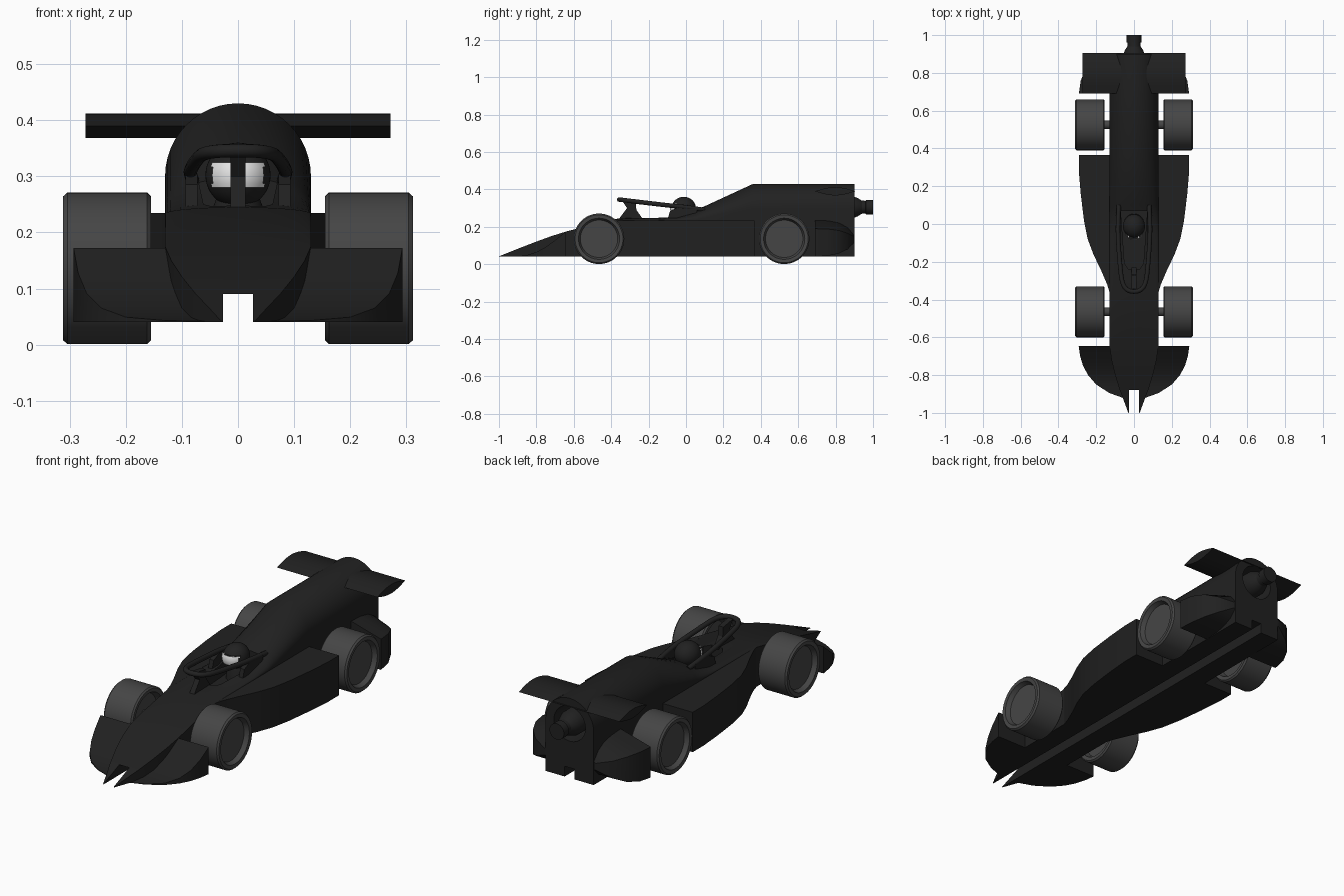
import bpy, bmesh
from math import sin, cos, pi

cube = bpy.data.objects.get("Cube")
if cube:
    bpy.data.objects.remove(cube)


def material(name, value):
    m = bpy.data.materials.new(name)
    colour = (value, value, value, 1)
    m.use_nodes = True
    m.diffuse_color = colour
    bsdf = m.node_tree.nodes["Principled BSDF"]
    bsdf.inputs["Base Color"].default_value = colour
    return m


BLACK = material("body_black", 0.015)
GREY = material("wheel_grey", 0.06)
WHITE = material("visor_white", 0.8)


def finish(bm, name, *mats):
    bmesh.ops.recalc_face_normals(bm, faces=bm.faces)
    mesh = bpy.data.meshes.new(name)
    bm.to_mesh(mesh)
    bm.free()
    ob = bpy.data.objects.new(name, mesh)
    bpy.context.collection.objects.link(ob)
    for m in mats:
        mesh.materials.append(m)
    return ob


def activate(ob):
    bpy.ops.object.select_all(action='DESELECT')
    ob.select_set(True)
    bpy.context.view_layer.objects.active = ob


def smooth(ob, angle=0.5):
    activate(ob)
    bpy.ops.object.shade_smooth_by_angle(angle=angle)


def loft(name, rings, mat=BLACK):
    """Skin a row of closed rings and cap both ends."""
    bm = bmesh.new()
    rows = [[bm.verts.new(p) for p in ring] for ring in rings]
    n = len(rows[0])
    for a, b in zip(rows, rows[1:]):
        for i in range(n):
            j = (i + 1) % n
            bm.faces.new((a[i], a[j], b[j], b[i]))
    bm.faces.new(rows[0])
    bm.faces.new(rows[-1][::-1])
    return finish(bm, name, mat)


def turned(name, profile, axis, centre=(0, 0, 0), mat=BLACK, n=48):
    """Round part from (position, radius) pairs along the x, y or z axis."""
    k = "xyz".index(axis)
    rings = []
    for pos, r in profile:
        ring = []
        for i in range(n):
            p = list(centre)
            p[k] += pos
            p[(k + 1) % 3] += r * cos(2 * pi * i / n)
            p[(k + 2) % 3] += r * sin(2 * pi * i / n)
            ring.append(p)
        rings.append(ring)
    return loft(name, rings, mat)


def extruded(name, outline, axis, lo, hi):
    """Prism from a 2D outline; axis x takes (y, z), axis z takes (x, y)."""
    place = {"x": lambda p, t: (t, *p), "z": lambda p, t: (*p, t)}[axis]
    return loft(name, [[place(p, t) for p in outline] for t in (lo, hi)])


FLOOR = 0.04


def hull(name, stations, n=24):
    """Flat-bottomed, dome-topped form from (y, half width, shoulder, top)."""
    rings = []
    for y, w, s, top in stations:
        arc = [(w * cos(pi * i / n), y, s + (top - s) * sin(pi * i / n))
               for i in range(n + 1)]
        rings.append([(-w, y, FLOOR), (w, y, FLOOR)] + arc)
    return loft(name, rings)


def cut(ob, *cutters):
    activate(ob)
    for c in cutters:
        mod = ob.modifiers.new("cut", 'BOOLEAN')
        mod.operation = 'DIFFERENCE'
        mod.solver = 'EXACT'
        mod.object = c
        bpy.ops.object.modifier_apply(modifier=mod.name)


# Cutters: underside groove, cockpit opening, cartridge bore
groove = extruded("groove_cutter", [(-1.1, -0.1), (1.1, -0.1), (1.1, 0.09), (-1.1, 0.09)],
                  "x", -0.027, 0.027)
opening = extruded("cockpit_cutter", [(-0.07, 0.07), (-0.05, -0.21), (-0.03, -0.24),
                                      (0.03, -0.24), (0.05, -0.21), (0.07, 0.07)],
                   "z", 0.19, 0.5)
bore = turned("bore_cutter", [(0.74, 0.085), (1.1, 0.085)], "y", (0, 0, 0.305))
cutters = (groove, opening, bore)

# Main body from nose to tail
body = hull("body", [
    (-1.0, 0.03, 0.042, 0.042), (-0.94, 0.052, 0.066, 0.066), (-0.88, 0.075, 0.09, 0.09),
    (-0.8, 0.1, 0.121, 0.121), (-0.72, 0.119, 0.15, 0.15), (-0.64, 0.13, 0.175, 0.175),
    (-0.55, 0.13, 0.197, 0.198), (-0.36, 0.13, 0.233, 0.245), (-0.05, 0.13, 0.236, 0.252),
    (0.05, 0.13, 0.238, 0.29), (0.1, 0.13, 0.245, 0.31), (0.36, 0.13, 0.3, 0.43),
    (0.9, 0.13, 0.3, 0.43)])
cut(body, *cutters)
smooth(body)

# Front wing wedge
front_wing = hull("front_wing", [
    (y, w, z, z) for y, w, z in [
        (-0.92, 0.06, 0.042), (-0.895, 0.13, 0.043), (-0.85, 0.2, 0.049), (-0.8, 0.243, 0.065),
        (-0.75, 0.27, 0.092), (-0.7, 0.285, 0.128), (-0.645, 0.293, 0.172)]])
cut(front_wing, groove)
smooth(front_wing)

# Side pods
plan = [(0.13, -0.36), (0.142, -0.32), (0.172, -0.25), (0.215, -0.16), (0.245, -0.08),
        (0.265, 0.02), (0.282, 0.16), (0.292, 0.28), (0.292, 0.365)]
for side, label in ((1, "left"), (-1, "right")):
    outline = [(side * x, y) for x, y in [(0.1, -0.36)] + plan + [(0.1, 0.365)]]
    smooth(extruded(label + "_side_pod", outline, "z", FLOOR, 0.235))

# Rear pods behind the rear wheels, tapering to the tail
tail = []
for y, w, low, outer, inner in [
        (0.69, 0.292, 0.04, 0.19, 0.235), (0.76, 0.282, 0.045, 0.188, 0.232),
        (0.82, 0.255, 0.058, 0.18, 0.22), (0.865, 0.21, 0.08, 0.165, 0.195),
        (0.898, 0.14, 0.115, 0.148, 0.155)]:
    tail.append([(-w, y, low), (w, y, low), (w, y, outer),
                 (0.13, y, inner), (-0.13, y, inner), (-w, y, outer)])
rear_pods = loft("rear_pods", tail)
cut(rear_pods, groove, bore)
smooth(rear_pods)

# Rear wing with a lens section
N = 12
upper = [(0.69 + 0.215 * i / N, 0.39 + 0.022 * sin(pi * i / N)) for i in range(N + 1)]
lower = [(y, 0.78 - z) for y, z in upper[-2:0:-1]]
smooth(extruded("rear_wing", upper + lower, "x", -0.272, 0.272))

# Gas cartridge in the tail
smooth(turned("cartridge", [(0.73, 0.06), (0.89, 0.06), (0.92, 0.048), (0.94, 0.035),
                            (0.96, 0.034), (0.962, 0.039), (1.0, 0.039)], "y", (0, 0, 0.305)))

# Wheels and axles
tyre = [(0.185, 0.1), (0.157, 0.11), (0.155, 0.128), (0.162, 0.135), (0.304, 0.135),
        (0.312, 0.128), (0.31, 0.11), (0.288, 0.1)]
for y, place in ((-0.465, "front"), (0.525, "rear")):
    for side, label in ((1, "left"), (-1, "right")):
        profile = [(side * x, r) for x, r in tyre]
        smooth(turned(f"{place}_{label}_wheel", profile, "x", (0, y, 0.136), GREY, 64))
    smooth(turned(place + "_axle", [(-0.2, 0.022), (0.2, 0.022)], "x", (0, y, 0.136), GREY))

# Driver: helmet with a raised visor, and torso
bm = bmesh.new()
bmesh.ops.create_uvsphere(bm, u_segments=48, v_segments=24, radius=1)
visor = []
for f in bm.faces:
    c = f.calc_center_median()
    if c.y < 0 and abs(c.x) < 0.8 and abs(c.z) < 0.36:
        f.material_index = 1
        visor.append(f)
raised = bmesh.ops.extrude_face_region(bm, geom=visor)["geom"]
bmesh.ops.delete(bm, geom=visor, context='FACES')
bmesh.ops.translate(bm, vec=(0, -0.15, 0),
                    verts=[v for v in raised if isinstance(v, bmesh.types.BMVert)])
bmesh.ops.scale(bm, vec=(0.058, 0.064, 0.058), verts=bm.verts)
bmesh.ops.translate(bm, vec=(0, -0.012, 0.302), verts=bm.verts)
smooth(finish(bm, "helmet", BLACK, WHITE))
smooth(turned("driver_torso", [(0.18, 0.055), (0.23, 0.05), (0.27, 0.035)], "z", (0, 0, 0)))

# Cockpit guard hoop and its centre pillar
half = [(0.08, 0.1, 0.29), (0.086, 0.0, 0.305), (0.083, -0.1, 0.315), (0.074, -0.22, 0.329),
        (0.064, -0.31, 0.34), (0.04, -0.35, 0.345)]
path = half + [(0, -0.36, 0.346)] + [(-x, y, z) for x, y, z in reversed(half)]
curve = bpy.data.curves.new("guard_hoop", 'CURVE')
curve.dimensions = '3D'
curve.bevel_depth = 0.012
curve.bevel_resolution = 4
curve.use_fill_caps = True
spline = curve.splines.new('NURBS')
spline.points.add(len(path) - 1)
for point, co in zip(spline.points, path):
    point.co = (*co, 1)
spline.use_endpoint_u = True
spline.order_u = 3
curve.materials.append(BLACK)
hoop = bpy.data.objects.new("guard_hoop", curve)
bpy.context.collection.objects.link(hoop)
activate(hoop)
bpy.ops.object.convert(target='MESH')
smooth(hoop, 0.8)

extruded("guard_pillar", [(-0.36, 0.24), (-0.23, 0.24), (-0.265, 0.29), (-0.27, 0.335),
                          (-0.345, 0.346), (-0.315, 0.3)], "x", -0.013, 0.013)
for side, label in ((1, "left"), (-1, "right")):
    lo, hi = sorted((side * 0.072, side * 0.094))
    extruded(label + "_guard_mount", [(-0.1, 0.235), (0.06, 0.235), (0.06, 0.3),
                                      (-0.04, 0.305), (-0.085, 0.285)], "x", lo, hi)

for c in cutters:
    bpy.data.objects.remove(c)
